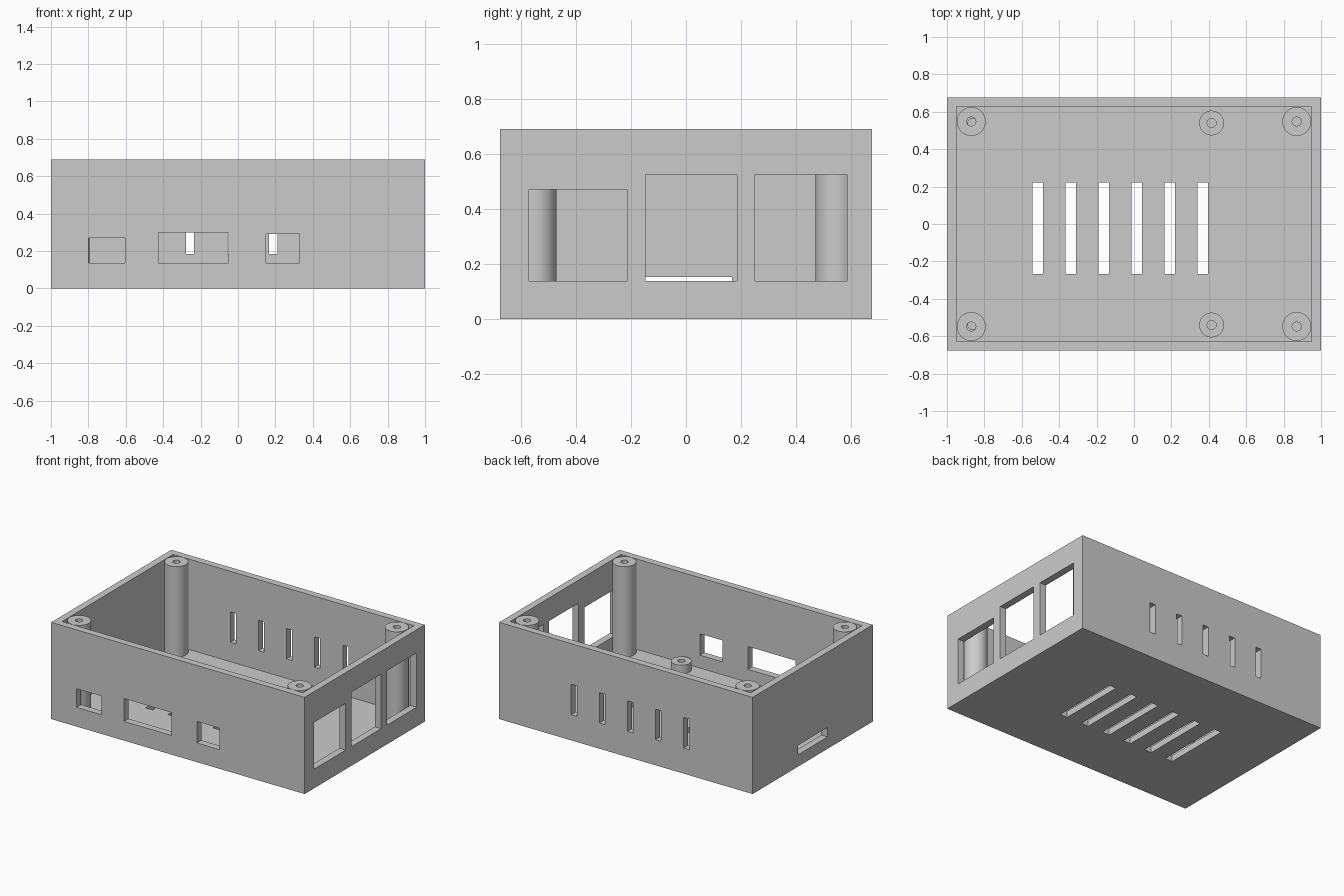
import bpy, bmesh, math
from mathutils import Matrix

old = bpy.data.objects.get("Cube")
if old:
    bpy.data.objects.remove(old, do_unlink=True)

# One plain grey plastic
GREY = (0.6, 0.6, 0.6, 1)
plastic = bpy.data.materials.new("grey plastic")
plastic.use_nodes = True
plastic.diffuse_color = GREY
plastic.node_tree.nodes["Principled BSDF"].inputs["Base Color"].default_value = GREY

HX, HY, HEIGHT = 1.0, 0.677, 0.69
WALL, FLOOR = 0.05, 0.045


def new_object(name, bm):
    bmesh.ops.recalc_face_normals(bm, faces=bm.faces)
    mesh = bpy.data.meshes.new(name)
    bm.to_mesh(mesh)
    bm.free()
    mesh.materials.append(plastic)
    ob = bpy.data.objects.new(name, mesh)
    bpy.context.collection.objects.link(ob)
    return ob


def boxes(name, spans):
    """One object made of boxes given as (x range, y range, z range)."""
    bm = bmesh.new()
    for span in spans:
        size = [hi - lo for lo, hi in span]
        mid = [(hi + lo) / 2 for lo, hi in span]
        bmesh.ops.create_cube(bm, size=1, matrix=Matrix.Translation(mid) @ Matrix.Diagonal((*size, 1)))
    return new_object(name, bm)


def cut(target, cutter):
    cutter.hide_render = True
    mod = target.modifiers.new("cut", "BOOLEAN")
    mod.operation = "DIFFERENCE"
    mod.solver = "EXACT"
    mod.object = cutter
    bpy.context.view_layer.objects.active = target
    bpy.ops.object.modifier_apply(modifier=mod.name)
    bpy.data.objects.remove(cutter, do_unlink=True)


def tube(name, x, y, radius, bore, top, sides=48):
    """Screw post: a ring profile spun around a vertical axis."""
    bm = bmesh.new()
    base = FLOOR - 0.01
    profile = [(bore, base), (radius, base), (radius, top), (bore, top)]
    rings = []
    for i in range(sides):
        a = math.tau * i / sides
        rings.append([bm.verts.new((r * math.cos(a), r * math.sin(a), z)) for r, z in profile])
    for i in range(sides):
        p, q = rings[i], rings[(i + 1) % sides]
        for k in range(4):
            n = (k + 1) % 4
            bm.faces.new((p[k], q[k], q[n], p[n]))
    ob = new_object(name, bm)
    ob.location = (x, y, 0)
    bpy.ops.object.select_all(action="DESELECT")
    ob.select_set(True)
    bpy.context.view_layer.objects.active = ob
    bpy.ops.object.shade_smooth_by_angle(angle=math.radians(30))


# Open tray
case = boxes("case", [((-HX, HX), (-HY, HY), (0, HEIGHT))])
cut(case, boxes("cavity", [((-HX + WALL, HX - WALL), (-HY + WALL, HY - WALL), (FLOOR, HEIGHT + 0.1))]))

# Port openings and vents
front = (-HY - 0.1, -HY + 0.08)
back = (HY - 0.08, HY + 0.1)
right = (HX - 0.08, HX + 0.1)
left = (-HX - 0.1, -HX + 0.08)
openings = [
    ((-0.80, -0.605), front, (0.137, 0.27)),
    ((-0.425, -0.05), front, (0.137, 0.30)),
    ((0.15, 0.33), front, (0.137, 0.29)),
    (right, (-0.57, -0.215), (0.137, 0.47)),
    (right, (-0.147, 0.185), (0.137, 0.525)),
    (right, (0.25, 0.585), (0.137, 0.525)),
    (left, (-0.167, 0.167), (0.085, 0.152)),
]
for i in range(5):
    x = -0.478 + 0.222 * i
    openings.append(((x - 0.022, x + 0.022), back, (0.183, 0.40)))
for i in range(6):
    x = -0.515 + 0.1765 * i
    openings.append(((x - 0.029, x + 0.029), (-0.266, 0.223), (-0.1, FLOOR + 0.02)))
cut(case, boxes("openings", openings))

# Tall corner screw posts and low board standoffs
for side, sy in (("front", -1), ("back", 1)):
    for name, x in (("right", -0.87), ("left", 0.87)):
        tube(f"{side}_{name}_post", x, sy * 0.548, 0.077, 0.024, HEIGHT)
    for name, x in (("right", -0.864), ("left", 0.415)):
        tube(f"{side}_{name}_standoff", x, sy * 0.54, 0.066, 0.024, 0.107)
